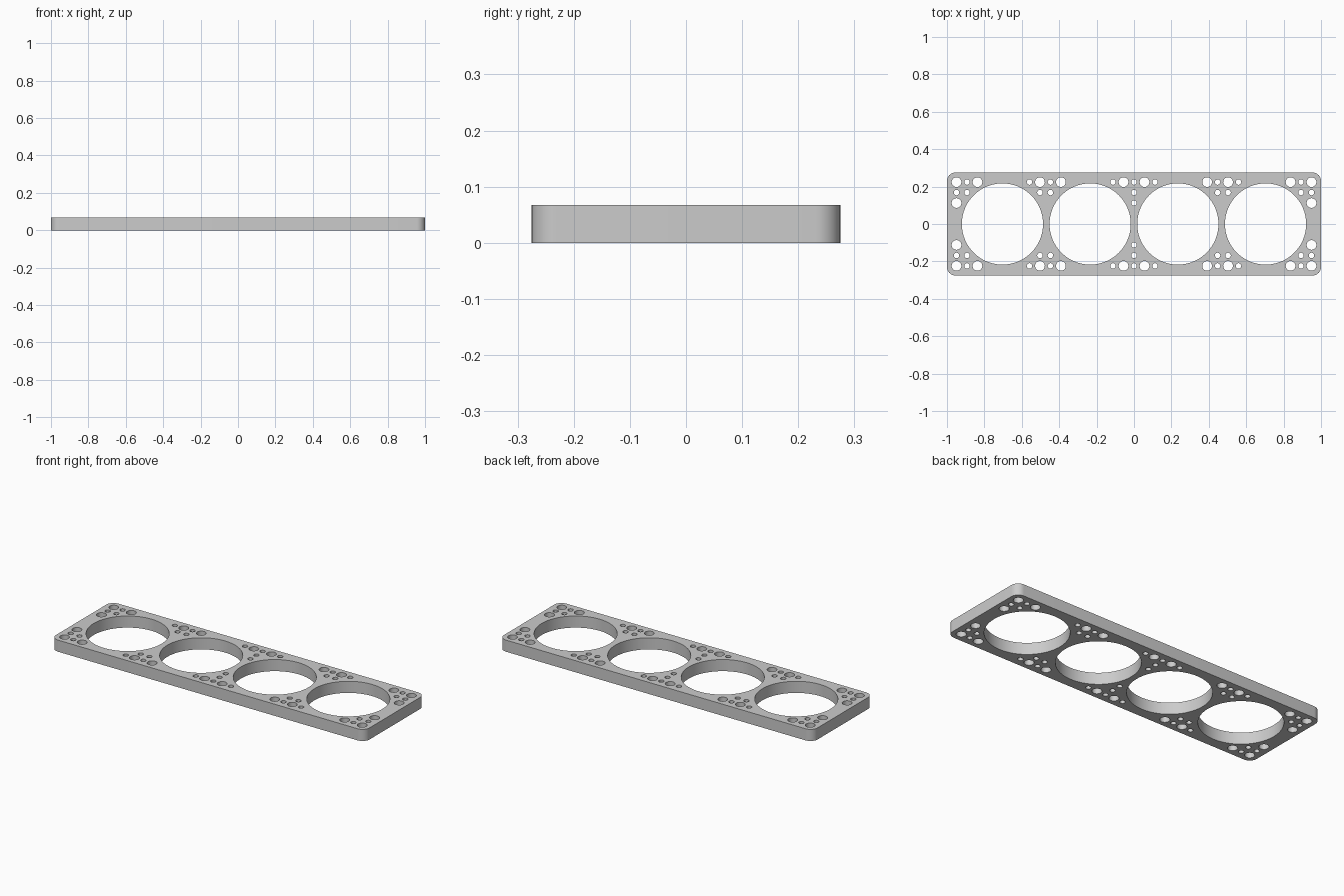
import bpy, bmesh, math
from mathutils import Matrix

if "Cube" in bpy.data.objects:
    bpy.data.objects.remove(bpy.data.objects["Cube"])

HALF_X, HALF_Y, THICK, CORNER = 1.0, 0.275, 0.067, 0.045
PITCH = 0.056            # spacing of the small hole grid
LARGE, SMALL = 0.026, 0.0145

grey = bpy.data.materials.new("plain grey")
grey.use_nodes = True
colour = (0.6, 0.6, 0.6, 1)
grey.diffuse_color = colour
grey.node_tree.nodes["Principled BSDF"].inputs["Base Color"].default_value = colour


def make_object(name, bm):
    mesh = bpy.data.meshes.new(name)
    bm.to_mesh(mesh)
    bm.free()
    obj = bpy.data.objects.new(name, mesh)
    bpy.context.collection.objects.link(obj)
    mesh.materials.append(grey)
    return obj


# Rounded rectangular plate
bm = bmesh.new()
bmesh.ops.create_cube(bm, size=1, matrix=Matrix.Translation((0, 0, THICK / 2))
                      @ Matrix.Diagonal((2 * HALF_X, 2 * HALF_Y, THICK, 1)))
uprights = [e for e in bm.edges if abs(e.verts[0].co.z - e.verts[1].co.z) > THICK / 2]
bmesh.ops.bevel(bm, geom=uprights, offset=CORNER, segments=10, profile=0.5,
                affect='EDGES')
plate = make_object("plate", bm)

# All round holes, gathered in one cutter
cut = bmesh.new()


def drill(x, y, radius, sides):
    bmesh.ops.create_cone(cut, cap_ends=True, segments=sides, radius1=radius,
                          radius2=radius, depth=THICK * 3,
                          matrix=Matrix.Translation((x, y, THICK / 2)))


# Four main bores
for i in range(4):
    drill((i - 1.5) * 0.469, 0, 0.217, 96)

# Small holes: (x, row, radius), mirrored front to back and left to right
outer, mid = 0.949, 0.447
pattern = [
    (outer, 4, LARGE), (outer - PITCH, 4, SMALL), (outer - 2 * PITCH, 4, LARGE),
    (outer, 3, SMALL), (outer - PITCH, 3, SMALL), (outer, 2, LARGE),
    (mid - PITCH, 4, LARGE), (mid, 4, SMALL), (mid + PITCH, 4, LARGE),
    (mid + 2 * PITCH, 4, SMALL), (mid, 3, SMALL), (mid + PITCH, 3, SMALL),
    (PITCH, 4, LARGE), (2 * PITCH, 4, SMALL),
    (0, 4, SMALL), (0, 3, SMALL), (0, 2, SMALL),
]
for x, row, radius in pattern:
    for sx in ((1, -1) if x else (1,)):
        for sy in (1, -1):
            drill(sx * x, sy * row * PITCH, radius, 32)
cutter = make_object("hole_cutter", cut)
cutter.hide_render = True

# Cut the holes and discard the cutter
bpy.context.view_layer.objects.active = plate
plate.select_set(True)
mod = plate.modifiers.new("holes", 'BOOLEAN')
mod.operation = 'DIFFERENCE'
mod.solver = 'EXACT'
mod.object = cutter
bpy.ops.object.modifier_apply(modifier=mod.name)
bpy.data.objects.remove(cutter)
bpy.ops.object.shade_smooth_by_angle(angle=math.radians(30))
